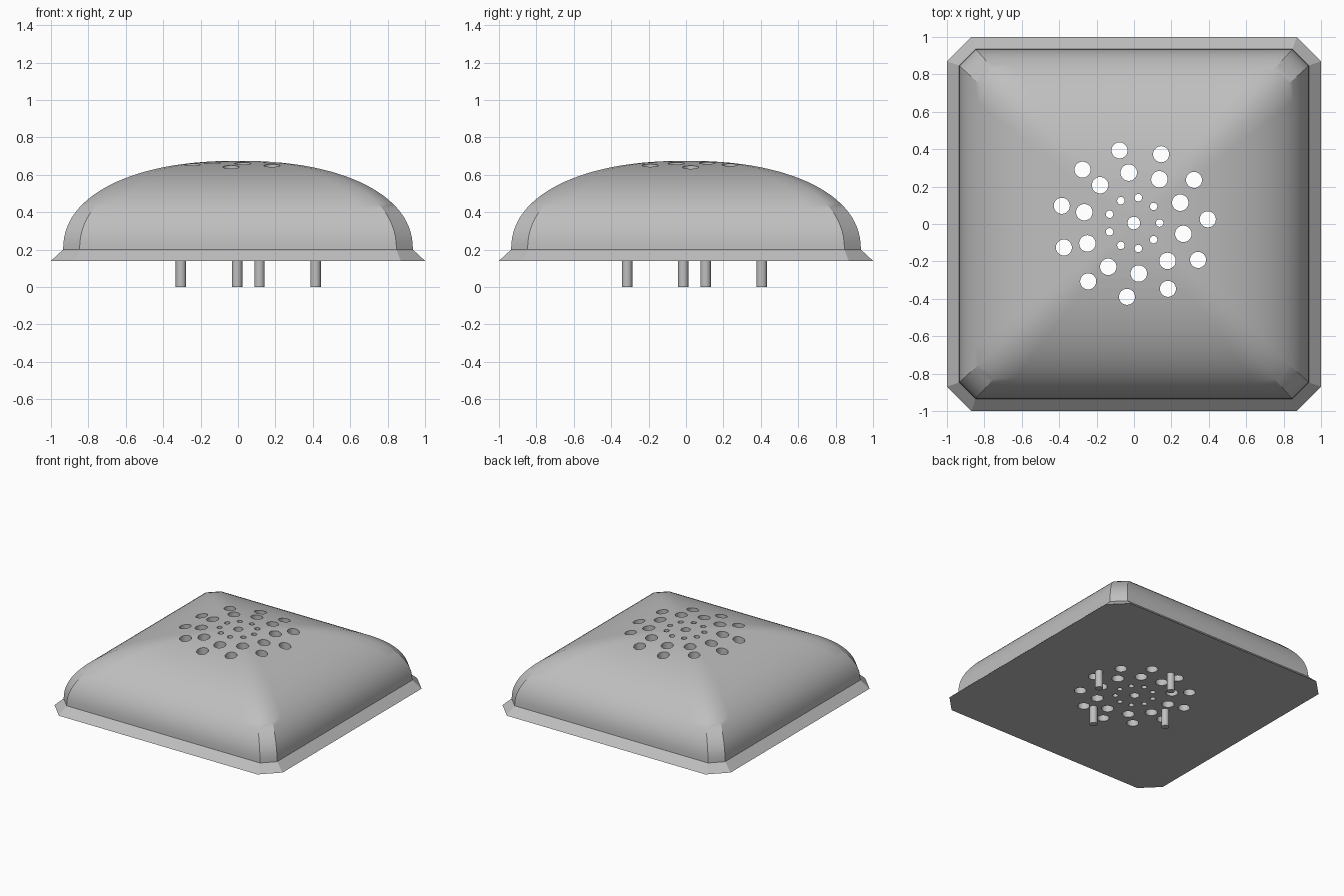
import bpy, bmesh
from math import sin, cos, pi, radians

cube = bpy.data.objects.get("Cube")
if cube:
    bpy.data.objects.remove(cube, do_unlink=True)

grey = bpy.data.materials.new("light_grey")
grey.use_nodes = True
colour = (0.52, 0.52, 0.52, 1)
grey.diffuse_color = colour
grey.node_tree.nodes["Principled BSDF"].inputs["Base Color"].default_value = colour


def make_object(name, bm):
    bmesh.ops.recalc_face_normals(bm, faces=bm.faces)
    mesh = bpy.data.meshes.new(name)
    bm.to_mesh(mesh)
    bm.free()
    mesh.materials.append(grey)
    obj = bpy.data.objects.new(name, mesh)
    bpy.context.collection.objects.link(obj)
    return obj


def activate(obj):
    bpy.ops.object.select_all(action='DESELECT')
    obj.select_set(True)
    bpy.context.view_layer.objects.active = obj


def cylinder(bm, x, y, radius, low, high, sides=32):
    rings = [[bm.verts.new((x + radius * cos(2 * pi * i / sides),
                            y + radius * sin(2 * pi * i / sides), z))
              for i in range(sides)] for z in (low, high)]
    for i in range(sides):
        j = (i + 1) % sides
        bm.faces.new((rings[0][i], rings[0][j], rings[1][j], rings[1][i]))
    bm.faces.new(rings[0][::-1])
    bm.faces.new(rings[1])


def square_ring(bm, half, inner, z):
    """Square with cut corners, plus loops that hold the shading near them."""
    ring = []
    for turn in range(4):
        c, s = round(cos(turn * pi / 2)), round(sin(turn * pi / 2))
        for y in (-inner, -inner * 0.85, inner * 0.85, inner):
            ring.append(bm.verts.new((half * c - y * s, half * s + y * c, z)))
    return ring


# Domed cover with a sloped flange, lofted from cut-corner squares
bm = bmesh.new()
sections = [(1.0, 0.87, 0.14)]
steps = 28
power = 2 / 2.2
for i in range(steps):
    a = pi / 2 * i / steps
    scale = cos(a) ** power
    sections.append((0.935 * scale, 0.847 * scale, 0.2 + 0.475 * sin(a) ** power))
sections.append((0.02, 0.018, 0.675))
rings = [square_ring(bm, *s) for s in sections]
for low, high in zip(rings, rings[1:]):
    for i in range(len(low)):
        j = (i + 1) % len(low)
        bm.faces.new((low[i], low[j], high[j], high[i]))
bm.faces.new(rings[0][::-1])
bm.faces.new(rings[-1])
cover = make_object("domed_cover", bm)

# Round holes in three rings about a centre hole, cut right through
bm = bmesh.new()
hole_x, hole_y = -0.001, 0.005
cylinder(bm, hole_x, hole_y, 0.034, 0, 1)
for count, ring_radius, radius, start in ((9, 0.138, 0.02, 0),
                                          (10, 0.271, 0.044, -12.3),
                                          (11, 0.396, 0.043, 2.9)):
    for i in range(count):
        a = radians(start) + 2 * pi * i / count
        cylinder(bm, hole_x + ring_radius * cos(a), hole_y + ring_radius * sin(a),
                 radius, 0, 1)
cutter = make_object("hole_cutter", bm)
cutter.hide_render = True

activate(cover)
cut = cover.modifiers.new("holes", 'BOOLEAN')
cut.operation = 'DIFFERENCE'
cut.solver = 'EXACT'
cut.object = cutter
bpy.ops.object.modifier_apply(modifier=cut.name)
bpy.data.objects.remove(cutter, do_unlink=True)
bpy.ops.object.shade_smooth_by_angle(angle=radians(30))

# Four short pegs underneath, on a turned square
for i in range(4):
    c, s = round(cos(i * pi / 2)), round(sin(i * pi / 2))
    bm = bmesh.new()
    cylinder(bm, 0.055 + 0.36 * c - 0.06 * s, 0.045 + 0.36 * s + 0.06 * c,
             0.028, 0, 0.15)
    peg = make_object(f"peg_{i + 1}", bm)
    activate(peg)
    bpy.ops.object.shade_smooth_by_angle(angle=radians(30))
